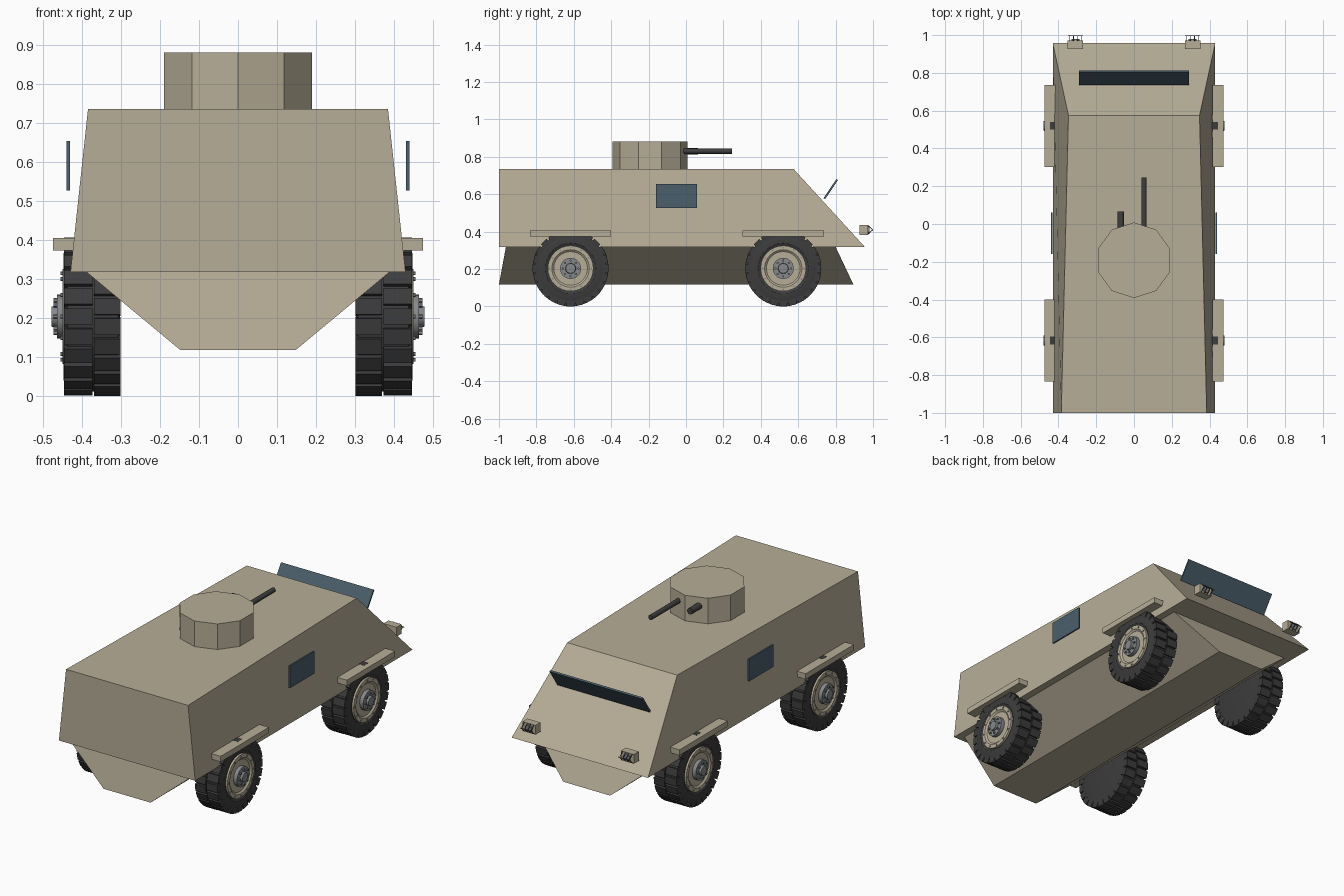
import bpy, bmesh, math
from mathutils import Matrix, Vector

if "Cube" in bpy.data.objects:
    bpy.data.objects.remove(bpy.data.objects["Cube"])


def material(name, rgb):
    m = bpy.data.materials.new(name)
    m.diffuse_color = (*rgb, 1)
    m.use_nodes = True
    m.node_tree.nodes["Principled BSDF"].inputs["Base Color"].default_value = m.diffuse_color
    return m


TAN = material("tan_paint", (0.47, 0.42, 0.31))
RUBBER = material("rubber", (0.045, 0.045, 0.047))
STEEL = material("steel", (0.24, 0.25, 0.26))
GUN = material("gunmetal", (0.05, 0.05, 0.052))
GLASS = material("glass", (0.07, 0.115, 0.15))


def finish(name, bm, mat, smooth=False):
    bmesh.ops.recalc_face_normals(bm, faces=bm.faces)
    me = bpy.data.meshes.new(name)
    bm.to_mesh(me)
    bm.free()
    me.materials.append(mat)
    ob = bpy.data.objects.new(name, me)
    bpy.context.collection.objects.link(ob)
    if smooth:
        bpy.context.view_layer.objects.active = ob
        ob.select_set(True)
        bpy.ops.object.shade_smooth_by_angle(angle=math.radians(35))
        ob.select_set(False)
    return ob


def add_box(bm, lo, hi, mtx=Matrix()):
    lo, hi = Vector(lo), Vector(hi)
    size = Matrix.Diagonal((*[abs(c) for c in hi - lo], 1))
    bmesh.ops.create_cube(bm, size=1, matrix=mtx @ Matrix.Translation((lo + hi) / 2) @ size)


def box(name, lo, hi, mat):
    bm = bmesh.new()
    add_box(bm, lo, hi)
    return finish(name, bm, mat)


def frustum(name, bottom, top, mat):
    """Hull block; each ring is (back y, back half width, front y, front half width, z)."""
    bm = bmesh.new()
    rings = []
    for y0, w0, y1, w1, z in (bottom, top):
        rings.append([bm.verts.new(p) for p in
                      ((-w0, y0, z), (w0, y0, z), (w1, y1, z), (-w1, y1, z))])
    a, b = rings
    bm.faces.new(a)
    bm.faces.new(b)
    for i in range(4):
        j = (i + 1) % 4
        bm.faces.new((a[i], a[j], b[j], b[i]))
    return finish(name, bm, mat)


def add_rod(bm, p, q, r, n=12):
    p, q = Vector(p), Vector(q)
    rot = (q - p).to_track_quat('Z', 'Y').to_matrix().to_4x4()
    bmesh.ops.create_cone(bm, cap_ends=True, segments=n, radius1=r, radius2=r,
                          depth=(q - p).length, matrix=Matrix.Translation((p + q) / 2) @ rot)


def rod(name, p, q, r, mat, n=12):
    bm = bmesh.new()
    add_rod(bm, p, q, r, n)
    return finish(name, bm, mat, True)


def add_lathe(bm, profile, s, y, z, n=32):
    """Revolve (x, r) points around a wheel axle and cap both ends."""
    rings = [[bm.verts.new((s * x, y + r * math.cos(2 * math.pi * k / n),
                            z + r * math.sin(2 * math.pi * k / n)))
              for k in range(n)] for x, r in profile]
    for a, b in zip(rings, rings[1:]):
        for i in range(n):
            j = (i + 1) % n
            bm.faces.new((a[i], a[j], b[j], b[i]))
    bm.faces.new(rings[0])
    bm.faces.new(rings[-1])


# Hull
frustum("upper_hull", (-1, 0.43, 0.957, 0.43, 0.317), (-1, 0.385, 0.575, 0.347, 0.735), TAN)
frustum("lower_hull", (-1, 0.148, 0.895, 0.148, 0.117), (-0.963, 0.39, 0.80, 0.39, 0.318), TAN)

# Turret, ten sided with a corner facing forward
bm = bmesh.new()
bmesh.ops.create_cone(bm, cap_ends=True, segments=10, radius1=0.2, radius2=0.2, depth=0.147,
                      matrix=Matrix.Translation((0, -0.192, 0.8075)) @ Matrix.Rotation(math.pi / 2, 4, 'Z'))
for v in bm.verts:  # keep a corner exactly on the centre line
    a = math.atan2(v.co.y + 0.192, v.co.x) - math.pi / 2
    a = round(a / (math.pi / 5)) * math.pi / 5 + math.pi / 2
    v.co.x, v.co.y = 0.2 * math.cos(a), -0.192 + 0.2 * math.sin(a)
finish("turret", bm, TAN)
rod("main_gun", (0.053, -0.06, 0.83), (0.053, 0.245, 0.83), 0.014, GUN)
rod("short_gun", (-0.07, -0.06, 0.83), (-0.07, 0.065, 0.83), 0.018, GUN)

# Windscreen plate, tilted forward above the nose
bm = bmesh.new()
tilt = Matrix.Translation((0, 0.774, 0.627)) @ Matrix.Rotation(math.radians(-34), 4, 'X')
add_box(bm, (-0.292, -0.005, -0.062), (0.292, 0.005, 0.062), tilt)
finish("windscreen", bm, GLASS)

WZ, WR = 0.203, 0.203
for s, side in ((1, "right"), (-1, "left")):
    box(side + "_window", (s * 0.431, -0.16, 0.527), (s * 0.44, 0.06, 0.654), GLASS)

    # Headlight with lens and wire guard
    hx = s * 0.31
    box(side + "_headlight", (hx - 0.041, 0.927, 0.382), (hx + 0.041, 0.972, 0.435), TAN)
    rod(side + "_headlight_lens", (hx, 0.97, 0.409), (hx, 0.98, 0.409), 0.021, STEEL, 16)
    bm = bmesh.new()
    for dx in (-0.03, -0.01, 0.01, 0.03):
        for dz in (-0.026, 0.026):
            add_rod(bm, (hx + dx, 0.97, 0.409 + dz), (hx + dx, 0.998, 0.409), 0.002, 6)
    add_rod(bm, (hx - 0.04, 0.997, 0.409), (hx + 0.04, 0.997, 0.409), 0.002, 6)
    finish(side + "_headlight_guard", bm, GUN)

    for wy, end in ((0.52, "front"), (-0.617, "rear")):
        tag = f"{end}_{side}_"
        box(tag + "fender", (s * 0.415, wy - 0.217, 0.373), (s * 0.475, wy + 0.217, 0.405), TAN)

        # Tyre body
        bm = bmesh.new()
        add_lathe(bm, [(0.303, 0.17), (0.308, 0.192), (0.438, 0.192), (0.447, 0.17),
                       (0.448, 0.135), (0.438, 0.12)], s, wy, WZ)
        finish(tag + "tyre", bm, RUBBER, True)

        # Two staggered rows of tread lugs
        bm = bmesh.new()
        n = 24
        for k in range(2 * n):
            x0, x1 = (0.302, 0.369) if k % 2 else (0.374, 0.446)
            m = Matrix.Translation((0, wy, WZ)) @ Matrix.Rotation(math.pi * k / n, 4, 'X')
            add_box(bm, (s * x0, -0.021, 0.168), (s * x1, 0.021, WR - 0.0005), m)
        finish(tag + "tread", bm, RUBBER)

        # Rim dish and its bolts
        bm = bmesh.new()
        add_lathe(bm, [(0.40, 0.122), (0.451, 0.122), (0.451, 0.1), (0.443, 0.09),
                       (0.443, 0.05)], s, wy, WZ)
        finish(tag + "rim", bm, TAN, True)
        bm = bmesh.new()
        for r, count, x0, x1, br in ((0.111, 12, 0.448, 0.455, 0.005), (0.042, 8, 0.46, 0.474, 0.006)):
            for k in range(count):
                a = 2 * math.pi * k / count
                y, z = wy + r * math.cos(a), WZ + r * math.sin(a)
                add_rod(bm, (s * x0, y, z), (s * x1, y, z), br, 6)
        finish(tag + "bolts", bm, STEEL)

        # Hub
        bm = bmesh.new()
        add_lathe(bm, [(0.42, 0.056), (0.465, 0.056), (0.465, 0.028), (0.478, 0.026)], s, wy, WZ)
        finish(tag + "hub", bm, STEEL, True)
